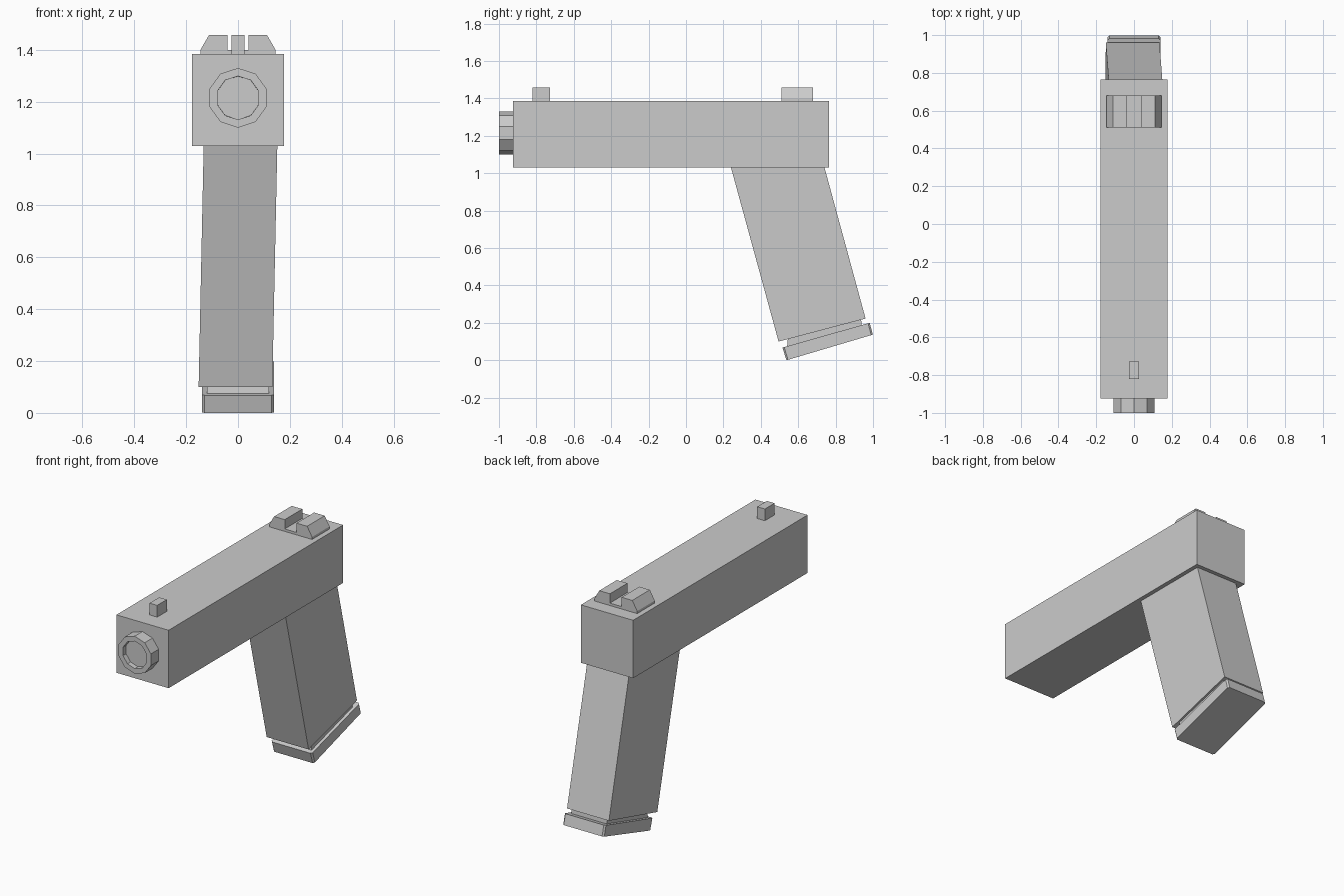
import bpy, bmesh, math
from mathutils import Vector, Matrix

if "Cube" in bpy.data.objects:
    bpy.data.objects.remove(bpy.data.objects["Cube"])


def finish(name, bm):
    bmesh.ops.recalc_face_normals(bm, faces=bm.faces[:])
    me = bpy.data.meshes.new(name)
    bm.to_mesh(me)
    bm.free()
    ob = bpy.data.objects.new(name, me)
    bpy.context.collection.objects.link(ob)
    return ob


def prism(name, pts, a, b, axis, chamfer=0.0, shear=0.0, z0=0.0):
    """Extrude a (side, z) profile from a to b along axis; shear leans it in x."""
    def at(d, p):
        return Vector((d, p[0], p[1])) if axis == 'x' else Vector((p[0], d, p[1]))
    bm = bmesh.new()
    lo = [bm.verts.new(at(a, p)) for p in pts]
    hi = [bm.verts.new(at(b, p)) for p in pts]
    bm.faces.new(lo)
    bm.faces.new(hi)
    n = len(pts)
    for i in range(n):
        j = (i + 1) % n
        bm.faces.new((lo[i], lo[j], hi[j], hi[i]))
    if chamfer:
        # upright corner edges: the steep sides of both end profiles
        bmesh.ops.recalc_face_normals(bm, faces=bm.faces[:])
        up = [e for e in bm.edges
              if abs((e.verts[0].co - e.verts[1].co).normalized().z) > 0.7]
        bmesh.ops.bevel(bm, geom=up, offset=chamfer, segments=1, affect='EDGES')
    for v in bm.verts:
        v.co.x += shear * (v.co.z - z0)
    return finish(name, bm)


def rect(a, b, c, d):
    return [(a, c), (b, c), (b, d), (a, d)]


# main body and front sight
prism("upper_body", rect(-0.925, 0.765, 1.03, 1.385), -0.177, 0.177, 'x')
prism("front_sight", rect(-0.82, -0.727, 1.385, 1.457), -0.026, 0.026, 'x')

# notched rear sight
half = [(0.145, 1.385), (0.145, 1.40), (0.112, 1.457), (0.04, 1.457), (0.04, 1.40)]
prism("rear_sight", half + [(-x, z) for x, z in reversed(half)], 0.51, 0.68, 'y')

# ten-sided muzzle ring with a shallow recess
bm = bmesh.new()
bmesh.ops.create_cone(bm, cap_ends=True, segments=10, radius1=0.115, radius2=0.115,
                      depth=0.075, matrix=Matrix.Translation((0, -0.9625, 1.215))
                      @ Matrix.Rotation(math.pi / 2, 4, 'X'))
bm.normal_update()
cap = [min(bm.faces, key=lambda f: f.calc_center_median().y)]
bmesh.ops.inset_region(bm, faces=cap, thickness=0.031, depth=0)
bm.normal_update()
bmesh.ops.inset_region(bm, faces=cap, thickness=0.0005, depth=-0.03)
finish("muzzle_ring", bm)

# raked grip with a slight sideways lean, then neck and base plate
prism("grip", [(0.495, 0.10), (0.96, 0.223), (0.74, 1.032), (0.24, 1.032)],
      -0.142, 0.142, 'x', shear=0.021, z0=0.57)
prism("grip_neck", [(0.54, 0.07), (0.94, 0.185), (0.935, 0.225), (0.545, 0.118)],
      -0.12, 0.12, 'x')
prism("base_plate", [(0.537, 0.0), (0.999, 0.137), (0.982, 0.2), (0.516, 0.068)],
      -0.139, 0.139, 'x', chamfer=0.009)
